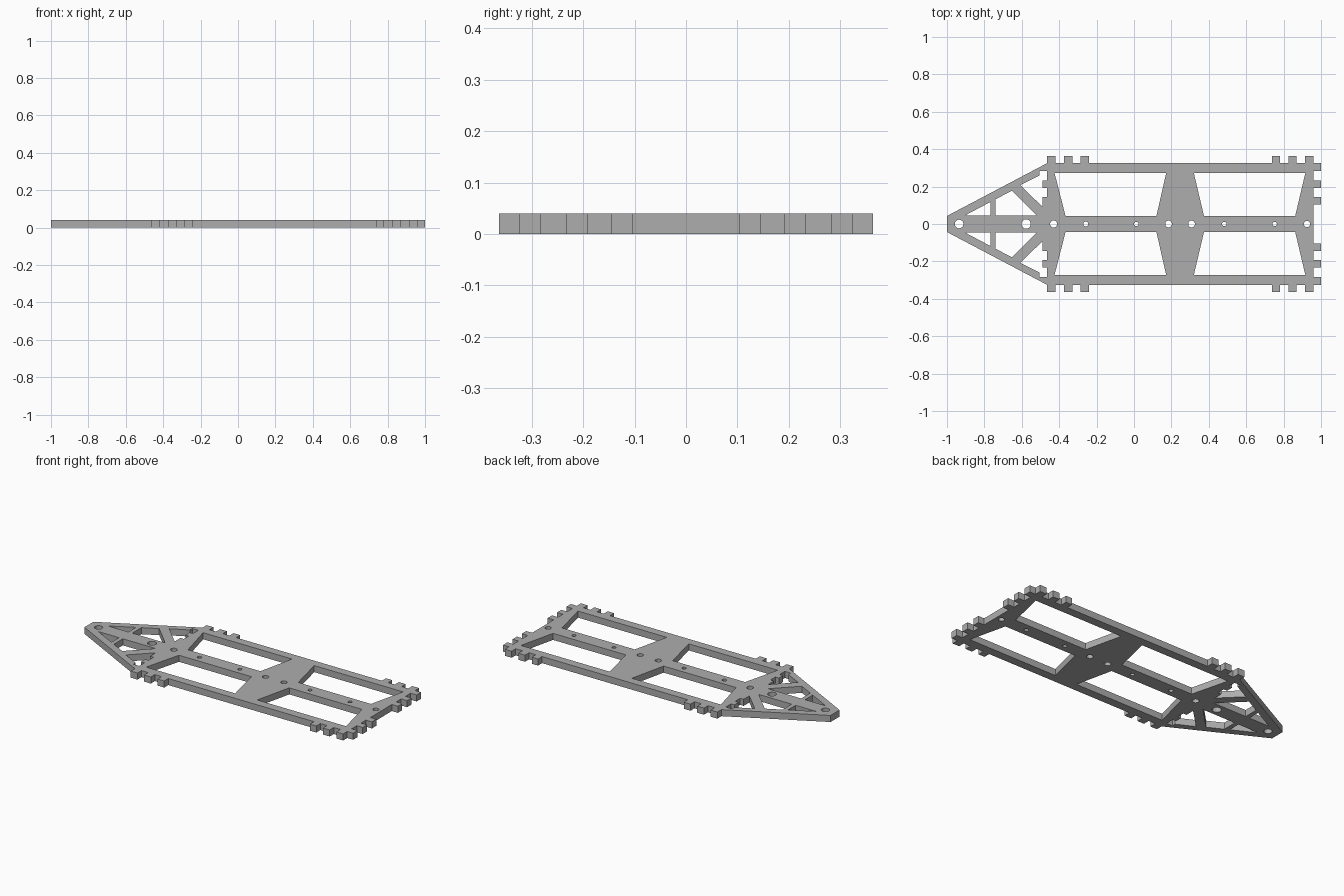
import bpy
import bmesh
from math import cos, sin, tau

cube = bpy.data.objects.get("Cube")
if cube:
    bpy.data.objects.remove(cube, do_unlink=True)

THICK = 0.04
EDGE, TAB = 0.325, 0.364        # half width of the body, and out to the tab tips
BACK, END = 0.96, 1.0           # body end, and out to the end tab tips
FRONT = -0.465                  # where the tapered nose meets the body

grey = bpy.data.materials.new("plain grey")
grey.use_nodes = True
grey.diffuse_color = (0.42, 0.42, 0.42, 1)
grey.node_tree.nodes["Principled BSDF"].inputs["Base Color"].default_value = (0.42, 0.42, 0.42, 1)

plate_curve = bpy.data.curves.new("chassis_plate", "CURVE")
plate_curve.dimensions = "2D"
plate_curve.fill_mode = "BOTH"
plate_curve.extrude = THICK / 2


def add_loop(points):
    """Closed straight-edged loop; loops inside the outline become openings."""
    spline = plate_curve.splines.new("POLY")
    spline.points.add(len(points) - 1)
    for p, (x, y) in zip(spline.points, points):
        p.co = (x, y, 0, 1)
    spline.use_cyclic_u = True


def mirrored(points):
    return [(x, -y) for x, y in reversed(points)]


# Outline: nose, side tabs and end tabs of one half, then mirrored
half = [(-1, 0.043), (FRONT, EDGE)]
for a, b in [(FRONT, -0.42), (-0.375, -0.33), (-0.285, -0.24),
             (0.738, 0.78), (0.825, 0.87), (0.915, BACK)]:
    half += [(a, EDGE), (a, TAB), (b, TAB), (b, EDGE)]
for a, b in [(EDGE, 0.283), (0.233, 0.192), (0.145, 0.103)]:
    half += [(BACK, a), (END, a), (END, b), (BACK, b)]
outline = []
for p in half + mirrored(half):
    if not outline or p != outline[-1]:
        outline.append(p)
add_loop(outline)

# Openings on each side of the centre spine
openings = [
    # body windows
    [(-0.425, 0.273), (0.172, 0.273), (0.12, 0.043), (-0.366, 0.043)],
    [(0.32, 0.273), (0.916, 0.273), (0.862, 0.043), (0.374, 0.043)],
    # nose truss
    [(-0.905, 0.045), (-0.767, 0.118), (-0.767, 0.045)],
    [(-0.741, 0.045), (-0.741, 0.132), (-0.653, 0.178), (-0.52, 0.045)],
    # notched opening between the strut and the body
    [(-0.607, 0.208), (-0.505, 0.26), (-0.505, 0.283), (FRONT, 0.283),
     (FRONT, 0.233), (-0.488, 0.233), (-0.488, 0.192), (FRONT, 0.192),
     (FRONT, 0.145), (-0.488, 0.145), (-0.488, 0.09)],
]
for pts in openings:
    add_loop(pts)
    add_loop(mirrored(pts))

# Round holes along the spine
for x, r in [(-0.935, 0.023), (-0.577, 0.025), (-0.43, 0.019), (-0.258, 0.013),
             (0.012, 0.012), (0.185, 0.018), (0.308, 0.018), (0.483, 0.012),
             (0.752, 0.012), (0.925, 0.017)]:
    add_loop([(x + r * cos(tau * i / 24), r * sin(tau * i / 24)) for i in range(24)])

# Turn the filled curve into a clean welded mesh
helper = bpy.data.objects.new("plate_profile", plate_curve)
bpy.context.scene.collection.objects.link(helper)
graph = bpy.context.evaluated_depsgraph_get()
mesh = bpy.data.meshes.new_from_object(helper.evaluated_get(graph))
bpy.data.objects.remove(helper, do_unlink=True)

bm = bmesh.new()
bm.from_mesh(mesh)
bmesh.ops.remove_doubles(bm, verts=bm.verts, dist=0.0002)
bmesh.ops.translate(bm, verts=bm.verts, vec=(0, 0, THICK / 2))
bmesh.ops.recalc_face_normals(bm, faces=bm.faces)
for f in bm.faces:
    f.smooth = False
bm.to_mesh(mesh)
bm.free()

mesh.materials.clear()
mesh.materials.append(grey)
plate = bpy.data.objects.new("chassis_plate", mesh)
bpy.context.scene.collection.objects.link(plate)
